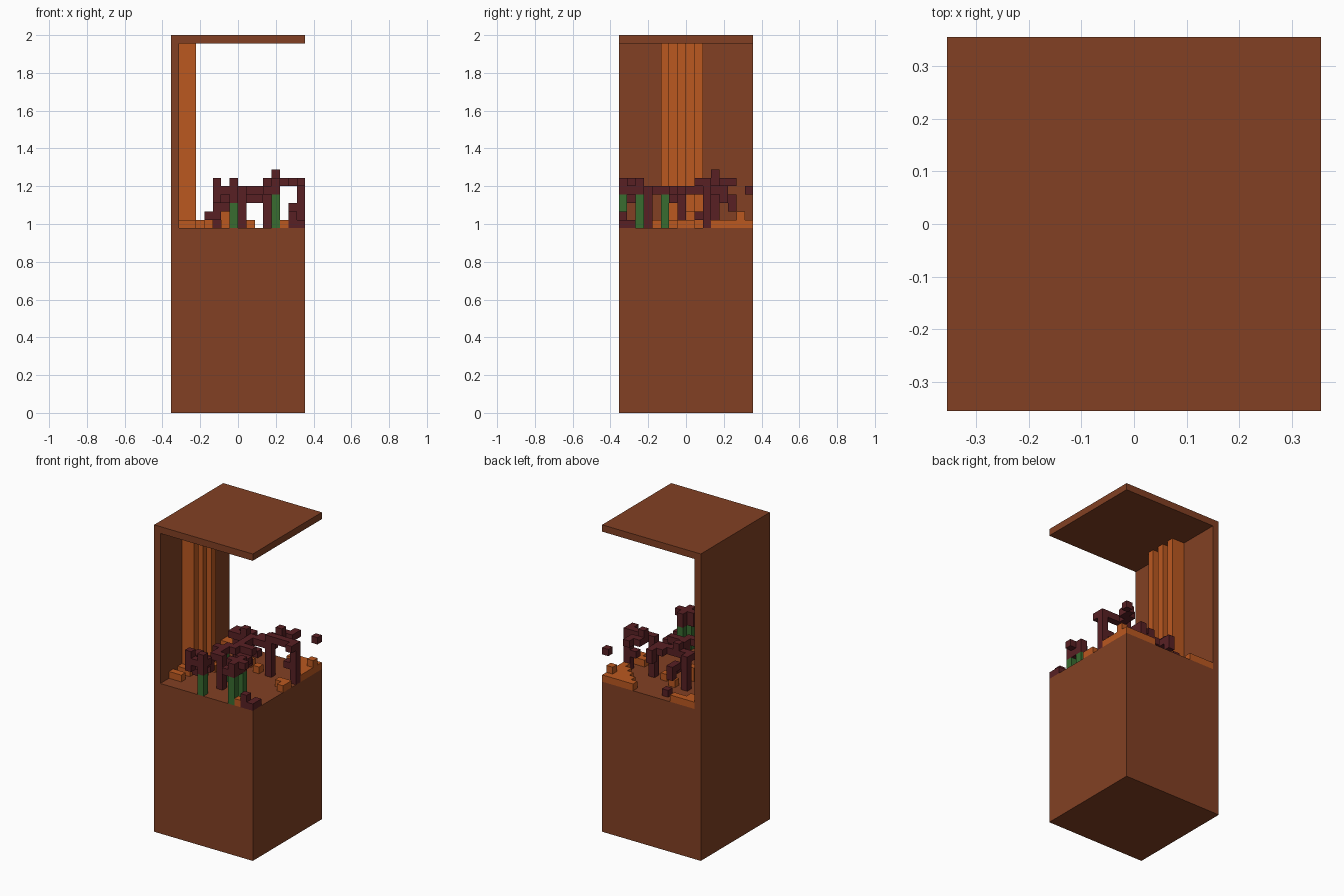
import bpy
import bmesh
from mathutils import Vector

default_cube = bpy.data.objects.get("Cube")
if default_cube:
    bpy.data.objects.remove(default_cube, do_unlink=True)

CELL = 2 / 45        # edge of one block
WIDE = 16            # blocks across the case
FLOOR = 22           # blocks from the ground to the planter floor
TOP = 45             # blocks in total height


def make_material(name, red, green, blue):
    material = bpy.data.materials.new(name)
    material.use_nodes = True
    colour = (red, green, blue, 1)
    material.diffuse_color = colour
    material.node_tree.nodes["Principled BSDF"].inputs["Base Color"].default_value = colour
    return material


brown = make_material("brown wood", .223, .051, .017)
orange = make_material("orange clay", .497, .098, .0144)
maroon = make_material("dark maroon", .098, .0144, .0176)
green = make_material("stem green", .04, .15, .03)


def place(point):
    i, j, k = point
    return Vector((i - WIDE / 2, j - WIDE / 2, k)) * CELL


def finish(name, bm, material):
    bmesh.ops.remove_doubles(bm, verts=bm.verts, dist=CELL / 100)
    bmesh.ops.recalc_face_normals(bm, faces=bm.faces)
    mesh = bpy.data.meshes.new(name)
    bm.to_mesh(mesh)
    bm.free()
    mesh.materials.append(material)
    obj = bpy.data.objects.new(name, mesh)
    bpy.context.collection.objects.link(obj)
    return obj


def slab(name, low, high, material):
    """One plain box between two block corners."""
    bm = bmesh.new()
    bmesh.ops.create_cube(bm, size=1)
    a, b = place(low), place(high)
    for vert in bm.verts:
        vert.co = [a[n] if vert.co[n] < 0 else b[n] for n in range(3)]
    return finish(name, bm, material)


def run(i, j, k, axis="z", length=1):
    """Row of blocks from a start cell along one axis, k above the floor."""
    step = [int(axis == letter) for letter in "xyz"]
    return {(i + step[0] * n, j + step[1] * n, k + FLOOR + step[2] * n)
            for n in range(length)}


def blocks(name, runs, material):
    """Joined blocks with only their outer faces."""
    cells = set().union(*runs)
    bm = bmesh.new()
    for cell in cells:
        for axis in range(3):
            for side in (0, 1):
                neighbour = list(cell)
                neighbour[axis] += 2 * side - 1
                if tuple(neighbour) in cells:
                    continue
                u, v = [n for n in range(3) if n != axis]
                ring = []
                for du, dv in ((0, 0), (1, 0), (1, 1), (0, 1)):
                    corner = list(cell)
                    corner[axis] += side
                    corner[u] += du
                    corner[v] += dv
                    ring.append(bm.verts.new(place(corner)))
                if side == axis % 2:
                    ring.reverse()
                bm.faces.new(ring)
    return finish(name, bm, material)


# Case: solid base, one upright wall and a thin roof
slab("base", (0, 0, 0), (WIDE, WIDE, FLOOR), brown)
slab("side_wall", (0, 0, FLOOR), (1, WIDE, TOP - 1), brown)
slab("roof", (0, 0, TOP - 1), (WIDE, WIDE, TOP), brown)

# Fluted columns, alternately shallow and deep
for n in range(5):
    depth = 1 if n % 2 else 2
    slab("column_%s" % "abcde"[n], (1, 5 + n, FLOOR),
         (1 + depth, 6 + n, TOP - 1), orange)

# Orange rubble on the floor: corner wedge, rear row, foot of the columns
wedge = [run(11 + n, 15 - m, 0) for n in range(5) for m in range(n + 1)]
blocks("corner_rubble", wedge + [run(15, 14, 1)], orange)
blocks("rear_rubble", [run(1, 15, 0, "x", 4), run(1, 14, 0, "x", 2)], orange)
blocks("column_rubble", [run(3, 5, 0, "y", 5), run(1, 4, 0, "x", 2),
                         run(1, 10, 0, "x", 2), run(1, 2, 0, "x", 2)], orange)
blocks("loose_rubble", [run(14, 8, 0, "x", 2), run(15, 7, 0), run(9, 10, 0),
                        run(7, 11, 0), run(13, 0, 0), run(4, 7, 0),
                        run(6, 8, 0, "z", 2)], orange)

# Green stems
for name, i, j, height in (("left_front", 12, 0, 4), ("left_inner", 12, 2, 4),
                           ("right_front", 7, 0, 3), ("right_inner", 7, 5, 4)):
    blocks(name + "_stem", [run(i, j, 0, "z", height)], green)

# Maroon growth over the stems
blocks("left_front_growth", [run(12, 0, 4, "y", 3), run(12, 0, 5, "y", 3),
                             run(11, 0, 4, "y", 2), run(11, 1, 5),
                             run(13, 1, 5)], maroon)
blocks("right_front_growth", [run(7, 0, 3, "z", 3), run(6, 0, 4),
                              run(5, 0, 3, "z", 3), run(6, 1, 3, "y", 2),
                              run(5, 1, 4, "y", 2), run(7, 1, 4)], maroon)
blocks("right_low_growth", [run(4, 3, 1, "x", 2), run(5, 3, 2, "x", 2),
                            run(6, 3, 3)], maroon)

# Maroon trunk and the branches that link it to the rear
blocks("middle_growth", [run(8, 3, 0, "z", 5), run(7, 3, 4, "y", 4),
                         run(8, 6, 4, "y", 4), run(9, 7, 4, "x", 2),
                         run(8, 7, 1, "z", 3), run(9, 6, 3, "x", 2),
                         run(6, 5, 4), run(8, 9, 1)], maroon)

# Maroon arch with tall legs at the rear
blocks("rear_arch", [run(15, 10, 0, "z", 6), run(11, 10, 0, "z", 6),
                     run(11, 10, 5, "x", 5), run(14, 10, 2), run(15, 9, 5),
                     run(12, 11, 5, "z", 2), run(12, 12, 5, "x", 2),
                     run(13, 13, 5), run(8, 10, 4, "x", 3),
                     run(9, 11, 4, "x", 2), run(10, 12, 3, "z", 2)], maroon)
blocks("rear_right_growth", [run(5, 11, 0, "z", 5), run(5, 10, 4, "x", 3),
                             run(7, 10, 5), run(6, 12, 3),
                             run(6, 13, 2, "z", 2)], maroon)

# Loose maroon pieces
blocks("corner_fragment", [run(14, 0, 0, "x", 2), run(15, 1, 0),
                           run(14, 0, 1)], maroon)
blocks("floating_fragment", [run(15, 15, 4)], maroon)
blocks("rear_fragment", [run(6, 14, 0)], maroon)
